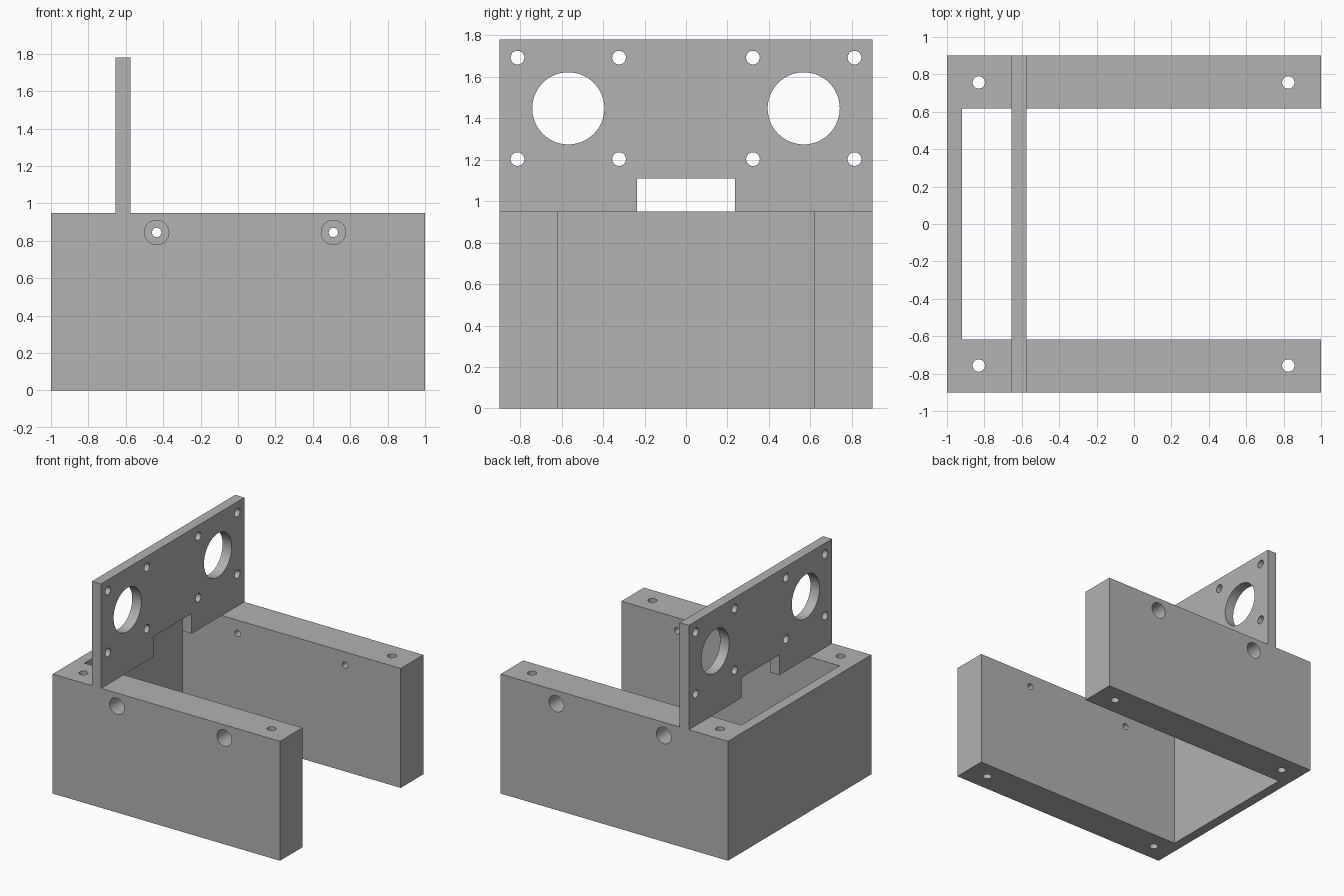
import bpy
import bmesh
import math
from mathutils import Matrix, Vector

default = bpy.data.objects.get("Cube")
if default:
    bpy.data.objects.remove(default, do_unlink=True)

grey = bpy.data.materials.new("plain grey")
grey.use_nodes = True
colour = (0.445, 0.445, 0.445, 1)
grey.diffuse_color = colour
grey.node_tree.nodes["Principled BSDF"].inputs["Base Color"].default_value = colour

WALL_TOP, TOP = 0.95, 1.78
HALF_X, HALF_Y, INNER_Y = 1.0, 0.9, 0.617
ROT = {"X": Matrix.Rotation(math.pi / 2, 4, "Y"),
       "Y": Matrix.Rotation(math.pi / 2, 4, "X"),
       "Z": Matrix.Identity(4)}


def add_object(name, bm):
    bmesh.ops.recalc_face_normals(bm, faces=bm.faces)
    mesh = bpy.data.meshes.new(name)
    bm.to_mesh(mesh)
    bm.free()
    obj = bpy.data.objects.new(name, mesh)
    bpy.context.collection.objects.link(obj)
    mesh.materials.append(grey)
    return obj


def extrude_profile(name, points, direction):
    bm = bmesh.new()
    face = bm.faces.new([bm.verts.new(p) for p in points])
    result = bmesh.ops.extrude_face_region(bm, geom=[face], use_keep_orig=True)
    verts = [g for g in result["geom"] if isinstance(g, bmesh.types.BMVert)]
    bmesh.ops.translate(bm, verts=verts, vec=direction)
    return add_object(name, bm)


def drill(target, centre, radius, depth, axis, sides=48):
    """Cut a round hole, then discard the cutter."""
    bm = bmesh.new()
    bmesh.ops.create_cone(bm, cap_ends=True, segments=sides, radius1=radius,
                          radius2=radius, depth=depth,
                          matrix=Matrix.Translation(Vector(centre)) @ ROT[axis])
    cutter = add_object("cutter", bm)
    cutter.hide_render = True
    mod = target.modifiers.new("hole", "BOOLEAN")
    mod.operation, mod.solver, mod.object = "DIFFERENCE", "EXACT", cutter
    graph = bpy.context.evaluated_depsgraph_get()
    mesh = bpy.data.meshes.new_from_object(target.evaluated_get(graph))
    target.modifiers.clear()
    target.data = mesh
    bpy.data.objects.remove(cutter, do_unlink=True)


# U-shaped base: two thick side walls and a thin end wall
outline = [(-HALF_X, -HALF_Y), (HALF_X, -HALF_Y), (HALF_X, -INNER_Y), (-0.92, -INNER_Y),
           (-0.92, INNER_Y), (HALF_X, INNER_Y), (HALF_X, HALF_Y), (-HALF_X, HALF_Y)]
base = extrude_profile("base_frame", [(x, y, 0) for x, y in outline], (0, 0, WALL_TOP))

for side in (-1, 1):
    # Vertical mounting holes
    for x in (-0.83, 0.825):
        drill(base, (x, side * 0.757, WALL_TOP / 2), 0.033, 1.2, "Z")
    # Counterbored cross holes
    for x in (-0.435, 0.51):
        drill(base, (x, side * 0.757, 0.845), 0.025, 0.5, "Y")
        drill(base, (x, side * HALF_Y, 0.845), 0.065, 0.4, "Y")

# Upright plate with a notch in its lower edge
NOTCH, NOTCH_TOP = 0.237, 1.11
outline = [(-HALF_Y, WALL_TOP), (-NOTCH, WALL_TOP), (-NOTCH, NOTCH_TOP), (NOTCH, NOTCH_TOP),
           (NOTCH, WALL_TOP), (HALF_Y, WALL_TOP), (HALF_Y, TOP), (-HALF_Y, TOP)]
plate = extrude_profile("upright_plate", [(-0.655, y, z) for y, z in outline], (0.08, 0, 0))

# Large openings, each with four screw holes around it
for side in (-1, 1):
    drill(plate, (-0.615, side * 0.568, 1.448), 0.174, 0.3, "X", 64)
    for dy in (-0.245, 0.245):
        for dz in (-0.245, 0.245):
            drill(plate, (-0.615, side * 0.568 + dy, 1.448 + dz), 0.033, 0.3, "X")

bpy.ops.object.select_all(action="DESELECT")
for obj in (base, plate):
    obj.select_set(True)
bpy.context.view_layer.objects.active = base
bpy.ops.object.shade_smooth_by_angle(angle=math.radians(30))
